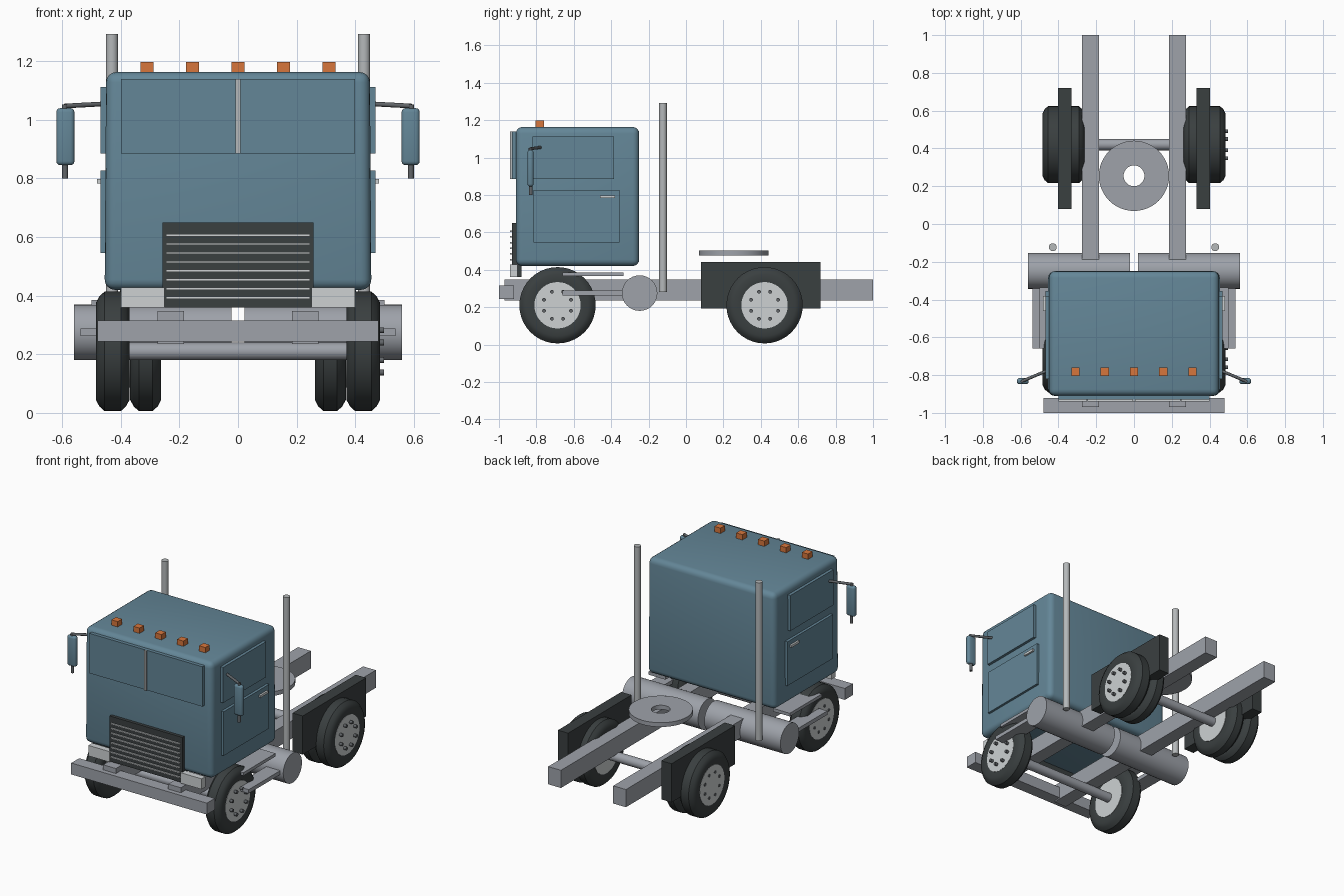
import bpy, bmesh, math
from mathutils import Vector, Matrix

if "Cube" in bpy.data.objects:
    bpy.data.objects.remove(bpy.data.objects["Cube"])


def material(name, rgb):
    m = bpy.data.materials.new(name)
    m.diffuse_color = (*rgb, 1)
    m.use_nodes = True
    m.node_tree.nodes["Principled BSDF"].inputs["Base Color"].default_value = m.diffuse_color
    return m


BLUE = material("cab blue", (0.127, 0.240, 0.312))
GREY = material("frame grey", (0.342, 0.362, 0.400))
LIGHT = material("bright metal", (0.61, 0.64, 0.65))
STEEL = material("pipe metal", (0.46, 0.48, 0.49))
DARK = material("rubber black", (0.042, 0.050, 0.051))
ORANGE = material("amber", (0.68, 0.181, 0.045))
BOLT = material("bolt grey", (0.12, 0.13, 0.14))


def finish(name, bm, mat, smooth=False):
    bmesh.ops.recalc_face_normals(bm, faces=bm.faces)
    me = bpy.data.meshes.new(name)
    bm.to_mesh(me)
    bm.free()
    me.materials.append(mat)
    ob = bpy.data.objects.new(name, me)
    bpy.context.collection.objects.link(ob)
    if smooth:
        bpy.ops.object.select_all(action='DESELECT')
        ob.select_set(True)
        bpy.context.view_layer.objects.active = ob
        bpy.ops.object.shade_smooth_by_angle(angle=math.radians(40))
    return ob


def box(name, x, y, z, mat, bevel=0.0, segments=3, taper=0.0):
    """Box from (min, max) ranges, optionally rounded and narrowed at the top."""
    bm = bmesh.new()
    bmesh.ops.create_cube(bm, size=1)
    lo = Vector((x[0], y[0], z[0]))
    hi = Vector((x[1], y[1], z[1]))
    for v in bm.verts:
        top = v.co.z > 0
        v.co = Vector([lo[i] + (v.co[i] + 0.5) * (hi[i] - lo[i]) for i in range(3)])
        if top:
            v.co.x -= math.copysign(taper, v.co.x)
    if bevel:
        bmesh.ops.bevel(bm, geom=list(bm.edges), offset=bevel, segments=segments,
                        profile=0.5, affect='EDGES')
    return finish(name, bm, mat, bevel > 0)


def rod(name, a, b, r, mat, n=24):
    """Capped cylinder between two points."""
    a, b = Vector(a), Vector(b)
    d = b - a
    bm = bmesh.new()
    rot = d.to_track_quat('Z', 'Y').to_matrix().to_4x4()
    bmesh.ops.create_cone(bm, cap_ends=True, segments=n, radius1=r, radius2=r,
                          depth=d.length, matrix=Matrix.Translation((a + b) / 2) @ rot)
    return finish(name, bm, mat, True)


def lathe(name, profile, centre, axis, mat, n=40):
    """Closed (offset, radius) profile turned about the x or z axis."""
    bm = bmesh.new()
    rings = []
    for i in range(n):
        t = 2 * math.pi * i / n
        c, s = math.cos(t), math.sin(t)
        rings.append([bm.verts.new(Vector(centre) + Vector(
            (h, r * c, r * s) if axis == 'X' else (r * c, r * s, h)))
            for h, r in profile])
    m = len(profile)
    for i in range(n):
        p, q = rings[i], rings[(i + 1) % n]
        for j in range(m):
            k = (j + 1) % m
            bm.faces.new((p[j], p[k], q[k], q[j]))
    return finish(name, bm, mat, True)


def span(s, a, b):
    return tuple(sorted((s * a, s * b)))


def tire(name, s, x0, x1, y):
    w = x1 - x0
    prof = [(0.008, 0.12), (0, 0.165), (0.012, 0.188), (0.03, 0.204),
            (w - 0.03, 0.204), (w - 0.012, 0.188), (w, 0.165), (w - 0.008, 0.12)]
    lathe(name, [(s * (x0 + h), r) for h, r in prof], (0, y, 0.21), 'X', DARK)


# Cab shell
box("cab", (-0.455, 0.455), (-0.91, -0.25), (0.42, 1.163), BLUE, 0.035, 4, 0.005)

# Windscreen and divider
box("windscreen", (-0.40, 0.40), (-0.93, -0.90), (0.885, 1.14), BLUE)
box("windscreen_divider", (-0.008, 0.008), (-0.94, -0.90), (0.885, 1.14), STEEL)

# Grille with raised bars
box("grille", (-0.258, 0.258), (-0.93, -0.88), (0.36, 0.65), DARK)
for i in range(8):
    z = 0.393 + 0.0305 * i
    box("grille_bar", (-0.245, 0.245), (-0.94, -0.925), (z - 0.004, z + 0.004), LIGHT)

# Roof marker lights
for i in range(5):
    x = -0.31 + 0.155 * i
    box("marker_light", (x - 0.022, x + 0.022), (-0.805, -0.76), (1.155, 1.197), ORANGE)

# Bumper
box("bumper", (-0.48, 0.48), (-1.0, -0.92), (0.243, 0.316), GREY)

for s in (-1, 1):
    # Lamp panels beside the grille
    box("lamp_panel", span(s, 0.25, 0.40), (-0.94, -0.90), (0.36, 0.427), LIGHT)

    # Door, side window and handle
    box("side_window", span(s, 0.44, 0.469), (-0.82, -0.385), (0.885, 1.112), BLUE)
    box("door_panel", span(s, 0.44, 0.469), (-0.815, -0.355), (0.545, 0.827), BLUE)
    box("door_handle", span(s, 0.46, 0.481), (-0.46, -0.38), (0.783, 0.798), LIGHT)

    # Mirror with arm and lower stub
    box("mirror", span(s, 0.558, 0.62), (-0.848, -0.815), (0.845, 1.04), BLUE, 0.014)
    rod("mirror_stub", (s * 0.59, -0.83, 0.80), (s * 0.59, -0.83, 0.85), 0.010, BOLT, 12)
    rod("mirror_arm", (s * 0.445, -0.77, 1.055), (s * 0.592, -0.832, 1.047), 0.008, BOLT, 12)
    rod("mirror_post", (s * 0.592, -0.832, 1.052), (s * 0.592, -0.832, 1.03), 0.009, BOLT, 12)

    # Frame rail, fuel tank, exhaust stack
    box("frame_rail", span(s, 0.185, 0.275), (-0.97, 1.0), (0.235, 0.348), GREY)
    rod("fuel_tank", (s * 0.022, -0.248, 0.275), (s * 0.56, -0.248, 0.275), 0.095, GREY, 32)
    rod("exhaust_stack", (s * 0.43, -0.123, 0.28), (s * 0.43, -0.123, 1.292), 0.021, STEEL, 20)

    # Entry steps
    box("lower_step", span(s, 0.44, 0.538), (-0.66, -0.30), (0.263, 0.288), GREY)
    box("upper_step", span(s, 0.38, 0.50), (-0.66, -0.335), (0.366, 0.386), GREY)

    # Rear mudguard
    box("mudguard", span(s, 0.33, 0.402), (0.08, 0.72), (0.193, 0.44), DARK)

    # Tires: single at the front, double at the rear
    tire("front_tire", s, 0.37, 0.485, -0.687)
    tire("rear_outer_tire", s, 0.37, 0.485, 0.42)
    tire("rear_inner_tire", s, 0.262, 0.368, 0.42)

    # Hubs and wheel bolts
    for y, inner in ((-0.687, 0.375), (0.42, 0.267)):
        rod("hub", (s * inner, y, 0.21), (s * 0.479, y, 0.21), 0.124, LIGHT, 40)
        for k in range(8):
            t = math.pi * (k + 0.5) / 4
            by, bz = y + 0.078 * math.cos(t), 0.21 + 0.078 * math.sin(t)
            end = 0.498 if s > 0 else 0.483
            rod("wheel_bolt", (s * 0.47, by, bz), (s * end, by, bz), 0.010, BOLT, 10)

# Axles
for y in (-0.687, 0.42):
    rod("axle", (-0.38, y, 0.21), (0.38, y, 0.21), 0.03, GREY)

# Coupling plate ring
lathe("coupling_plate", [(0.477, 0.055), (0.477, 0.186), (0.504, 0.186), (0.504, 0.055)],
      (0, 0.255, 0), 'Z', GREY, 48)
